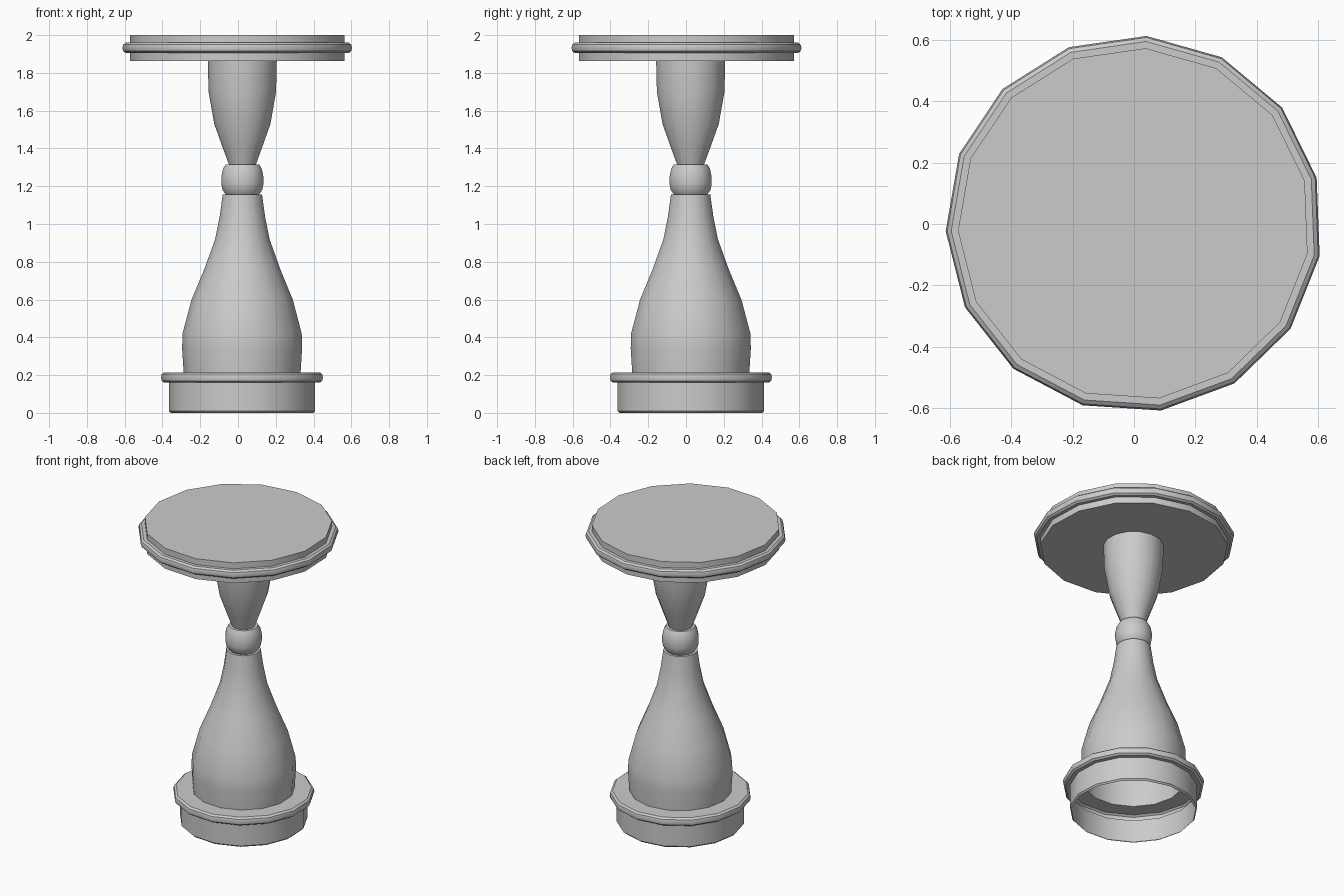
import bpy, bmesh, math

if "Cube" in bpy.data.objects:
    bpy.data.objects.remove(bpy.data.objects["Cube"])

SIDES = 15
PHASE = math.radians(14.2)


def lathe(name, profile, centre, capped=False):
    """Revolve (radius, z) points, listed bottom to top, into a faceted surface."""
    bm = bmesh.new()
    rings = []
    for r, z in profile:
        rings.append([bm.verts.new((r * math.cos(PHASE + 2 * math.pi * i / SIDES),
                                    r * math.sin(PHASE + 2 * math.pi * i / SIDES), z))
                      for i in range(SIDES)])
    for a, b in zip(rings, rings[1:]):
        for i in range(SIDES):
            j = (i + 1) % SIDES
            bm.faces.new((a[i], a[j], b[j], b[i]))
    if capped:
        bm.faces.new(rings[0][::-1])
        bm.faces.new(rings[-1])
    mesh = bpy.data.meshes.new(name)
    bm.to_mesh(mesh)
    bm.free()
    obj = bpy.data.objects.new(name, mesh)
    obj.location = (centre, centre, 0)
    bpy.context.collection.objects.link(obj)
    bpy.ops.object.select_all(action='DESELECT')
    obj.select_set(True)
    bpy.context.view_layer.objects.active = obj
    bpy.ops.object.shade_smooth_by_angle(angle=math.radians(35))
    return obj


# Hollow pedestal: plinth, rounded collar, bottle-shaped body, knob and flared neck
lathe("pedestal", [
    (0.38, 0.0), (0.39, 0.01), (0.39, 0.16),
    (0.415, 0.16), (0.428, 0.17), (0.432, 0.187), (0.428, 0.205), (0.415, 0.215),
    (0.312, 0.215), (0.32, 0.34), (0.318, 0.42), (0.27, 0.60), (0.203, 0.76),
    (0.145, 0.92), (0.121, 1.04), (0.105, 1.155),
    (0.088, 1.155), (0.106, 1.18), (0.112, 1.21), (0.112, 1.25), (0.104, 1.29), (0.09, 1.315),
    (0.072, 1.315), (0.107, 1.41), (0.15, 1.53), (0.18, 1.70), (0.184, 1.865),
], 0.024)

# Round top with a rounded moulding around its edge
lathe("table_top", [
    (0.573, 1.863), (0.573, 1.905),
    (0.595, 1.905), (0.608, 1.915), (0.613, 1.932), (0.608, 1.95), (0.595, 1.96),
    (0.573, 1.96), (0.573, 2.0),
], 0.0, capped=True)
